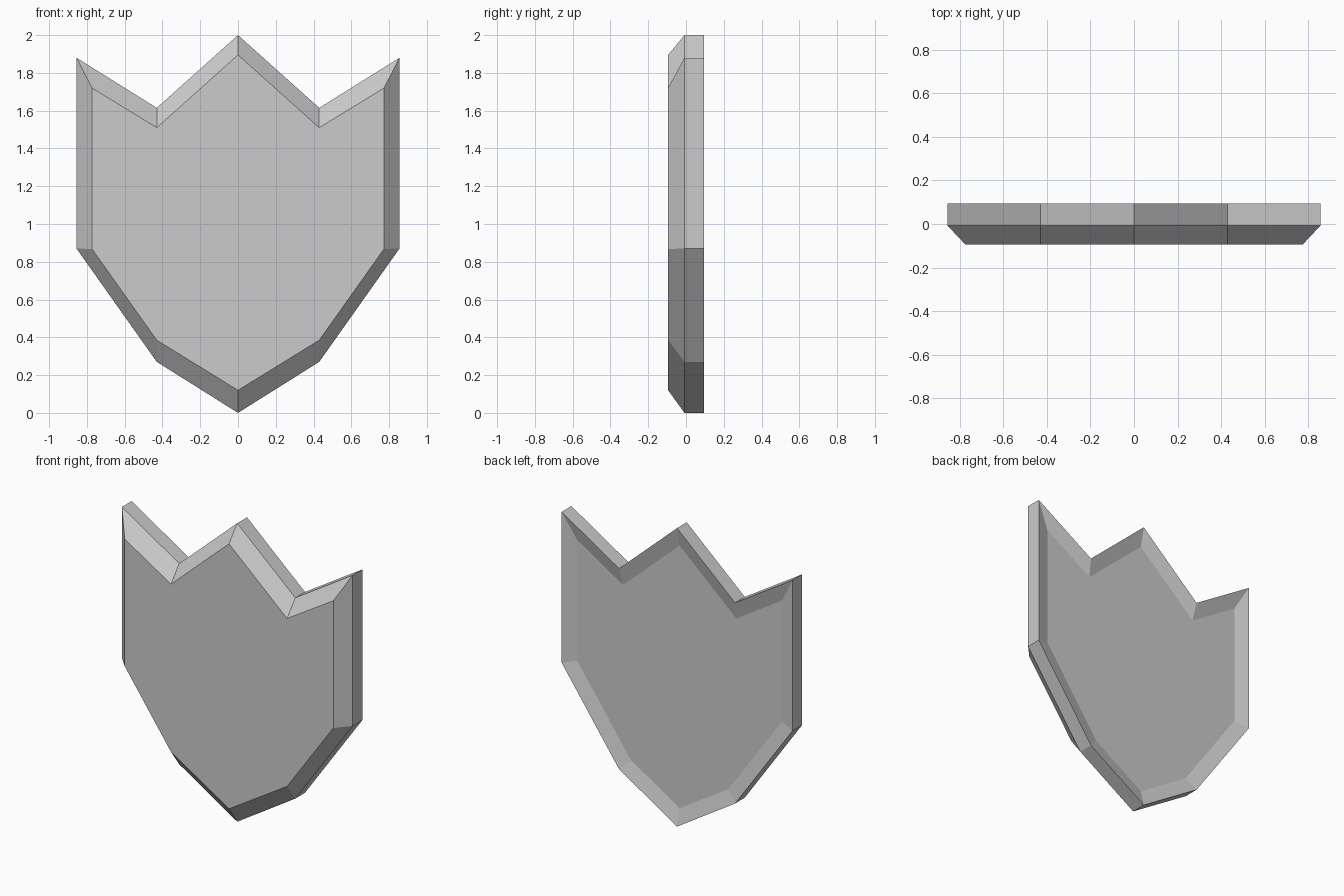
import bpy, bmesh

if "Cube" in bpy.data.objects:
    bpy.data.objects.remove(bpy.data.objects["Cube"])

DEPTH = 0.095      # half of the thickness
SHOULDER = -0.008  # where the straight rim turns into the front bevel

# Right half outlines (x, z), from the top point down to the bottom tip
OUTER = [(0, 2.0), (0.43, 1.615), (0.855, 1.88), (0.855, 0.87), (0.43, 0.27), (0, 0)]
FACE = [(0, 1.895), (0.43, 1.51), (0.773, 1.72), (0.773, 0.868), (0.43, 0.385), (0, 0.12)]


def ring(bm, half, y):
    """Full closed outline mirrored from its right half."""
    full = half + [(-x, z) for x, z in half[-2:0:-1]]
    return [bm.verts.new((x, y, z)) for x, z in full]


def bridge(bm, a, b):
    for i in range(len(a)):
        j = (i + 1) % len(a)
        bm.faces.new((a[i], a[j], b[j], b[i]))


bm = bmesh.new()
front = ring(bm, FACE, -DEPTH)
shoulder = ring(bm, OUTER, SHOULDER)
back = ring(bm, OUTER, DEPTH)

# Front plate, sloped border and straight rim
bm.faces.new(front)
bridge(bm, front, shoulder)
bridge(bm, shoulder, back)
back_face = bm.faces.new(back)
bmesh.ops.recalc_face_normals(bm, faces=bm.faces)

# Shallow dished back
bmesh.ops.inset_region(bm, faces=[back_face], thickness=0.095, depth=0,
                       use_even_offset=True)
for v in back_face.verts:
    v.co.y = DEPTH - 0.028

mesh = bpy.data.meshes.new("shield")
bm.to_mesh(mesh)
bm.free()
bpy.context.collection.objects.link(bpy.data.objects.new("shield", mesh))
